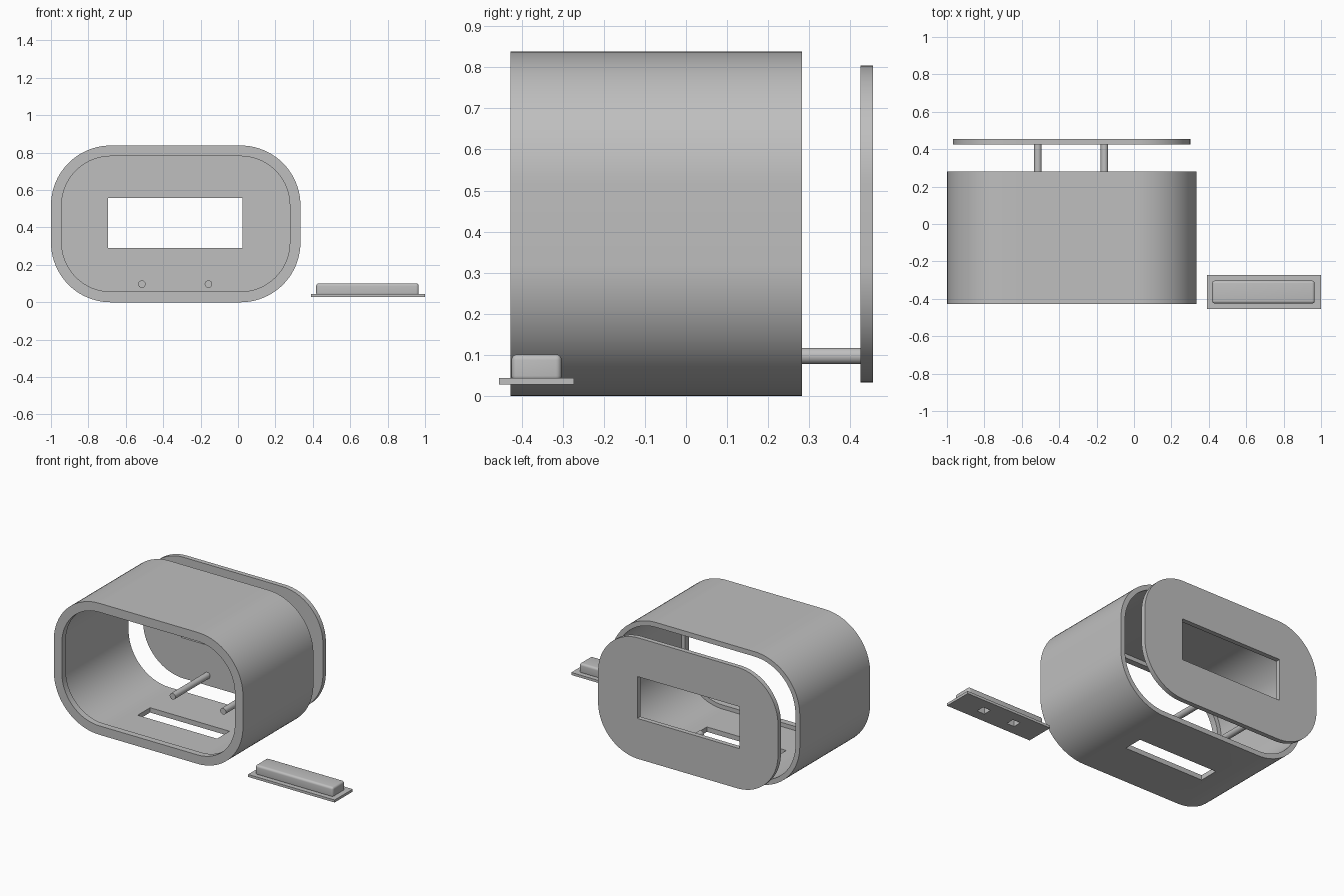
import bpy, bmesh, math
from mathutils import Matrix, Vector

default = bpy.data.objects.get("Cube")
if default:
    bpy.data.objects.remove(default, do_unlink=True)

grey = bpy.data.materials.new("plain grey")
grey.use_nodes = True
COLOUR = (0.52, 0.52, 0.52, 1)
grey.diffuse_color = COLOUR
grey.node_tree.nodes["Principled BSDF"].inputs["Base Color"].default_value = COLOUR

CX, CZ = -0.333, 0.419      # centre of the housing, seen from the front
HALF_W, HALF_H, RADIUS = 0.667, 0.419, 0.32
FRONT, BACK = -0.427, 0.282


def finish(bm, name):
    bmesh.ops.recalc_face_normals(bm, faces=bm.faces)
    mesh = bpy.data.meshes.new(name)
    bm.to_mesh(mesh)
    bm.free()
    mesh.materials.append(grey)
    obj = bpy.data.objects.new(name, mesh)
    bpy.context.collection.objects.link(obj)
    return obj


def outline(bm, inset, y, steps=20):
    """Ring of vertices along the rounded rectangle, moved inward by inset."""
    r = RADIUS - inset
    dx, dz = HALF_W - RADIUS, HALF_H - RADIUS
    ring = []
    for k, (sx, sz) in enumerate([(1, 1), (-1, 1), (-1, -1), (1, -1)]):
        for i in range(steps + 1):
            a = (k + i / steps) * math.pi / 2
            ring.append(bm.verts.new((CX + sx * dx + r * math.cos(a), y,
                                      CZ + sz * dz + r * math.sin(a))))
    return ring


def bridge(bm, a, b):
    n = len(a)
    for i in range(n):
        j = (i + 1) % n
        bm.faces.new((a[i], a[j], b[j], b[i]))


def box(name, lo, hi):
    bm = bmesh.new()
    lo, hi = Vector(lo), Vector(hi)
    bmesh.ops.create_cube(bm, size=1, matrix=Matrix.Translation((lo + hi) / 2)
                          @ Matrix.Diagonal((*(hi - lo), 1)))
    return finish(bm, name)


def apply_modifier(obj, mod):
    bpy.ops.object.select_all(action="DESELECT")
    bpy.context.view_layer.objects.active = obj
    obj.select_set(True)
    bpy.ops.object.modifier_apply(modifier=mod.name)


def combine(obj, other, operation="DIFFERENCE"):
    mod = obj.modifiers.new("combine", "BOOLEAN")
    mod.operation, mod.solver, mod.object = operation, "EXACT", other
    apply_modifier(obj, mod)
    bpy.data.objects.remove(other, do_unlink=True)


def smooth(obj):
    bpy.ops.object.select_all(action="DESELECT")
    bpy.context.view_layer.objects.active = obj
    obj.select_set(True)
    bpy.ops.object.shade_smooth_by_angle(angle=math.radians(30))


# Housing: open tube with a thicker lip round the front
WALL, LIP, LIP_DEPTH = 0.031, 0.057, 0.04
bm = bmesh.new()
section = [(0, FRONT), (LIP, FRONT), (LIP, FRONT + LIP_DEPTH),
           (WALL, FRONT + LIP_DEPTH), (WALL, BACK), (0, BACK)]
rings = [outline(bm, inset, y) for inset, y in section]
for i, ring in enumerate(rings):
    bridge(bm, ring, rings[(i + 1) % len(rings)])
housing = finish(bm, "housing")

# Slot in the housing floor
combine(housing, box("slot_cutter", (CX - 0.28, -0.135, -0.1), (CX + 0.28, -0.01, 0.1)))
smooth(housing)

# Back plate with a rectangular window
bm = bmesh.new()
near, far = outline(bm, 0.033, 0.425), outline(bm, 0.033, 0.455)
bridge(bm, near, far)
bm.faces.new(near)
bm.faces.new(far)
back_plate = finish(bm, "back_plate")
combine(back_plate, box("window_cutter", (-0.695, 0.3, 0.29), (0.025, 0.6, 0.557)))
smooth(back_plate)

# Two rods on the back plate
for side, name in ((-1, "right_rod"), (1, "left_rod")):
    y0, y1 = 0.075, 0.426
    bm = bmesh.new()
    place = (Matrix.Translation((CX - 0.003 + side * 0.178, (y0 + y1) / 2, 0.097))
             @ Matrix.Rotation(math.pi / 2, 4, "X"))
    bmesh.ops.create_cone(bm, cap_ends=True, segments=32, radius1=0.02, radius2=0.02,
                          depth=y1 - y0, matrix=place)
    smooth(finish(bm, name))

# Small cover: rounded block on a thin flange, with two square pockets below
cover = box("cover", (0.418, -0.425, 0.035), (0.966, -0.303, 0.101))
mod = cover.modifiers.new("round", "BEVEL")
mod.width, mod.segments = 0.014, 5
apply_modifier(cover, mod)
combine(cover, box("flange", (0.39, -0.455, 0.028), (1.0, -0.273, 0.044)), "UNION")
for x in (0.585, 0.805):
    combine(cover, box("pocket_cutter", (x - 0.027, -0.391, 0), (x + 0.027, -0.337, 0.07)))
smooth(cover)
